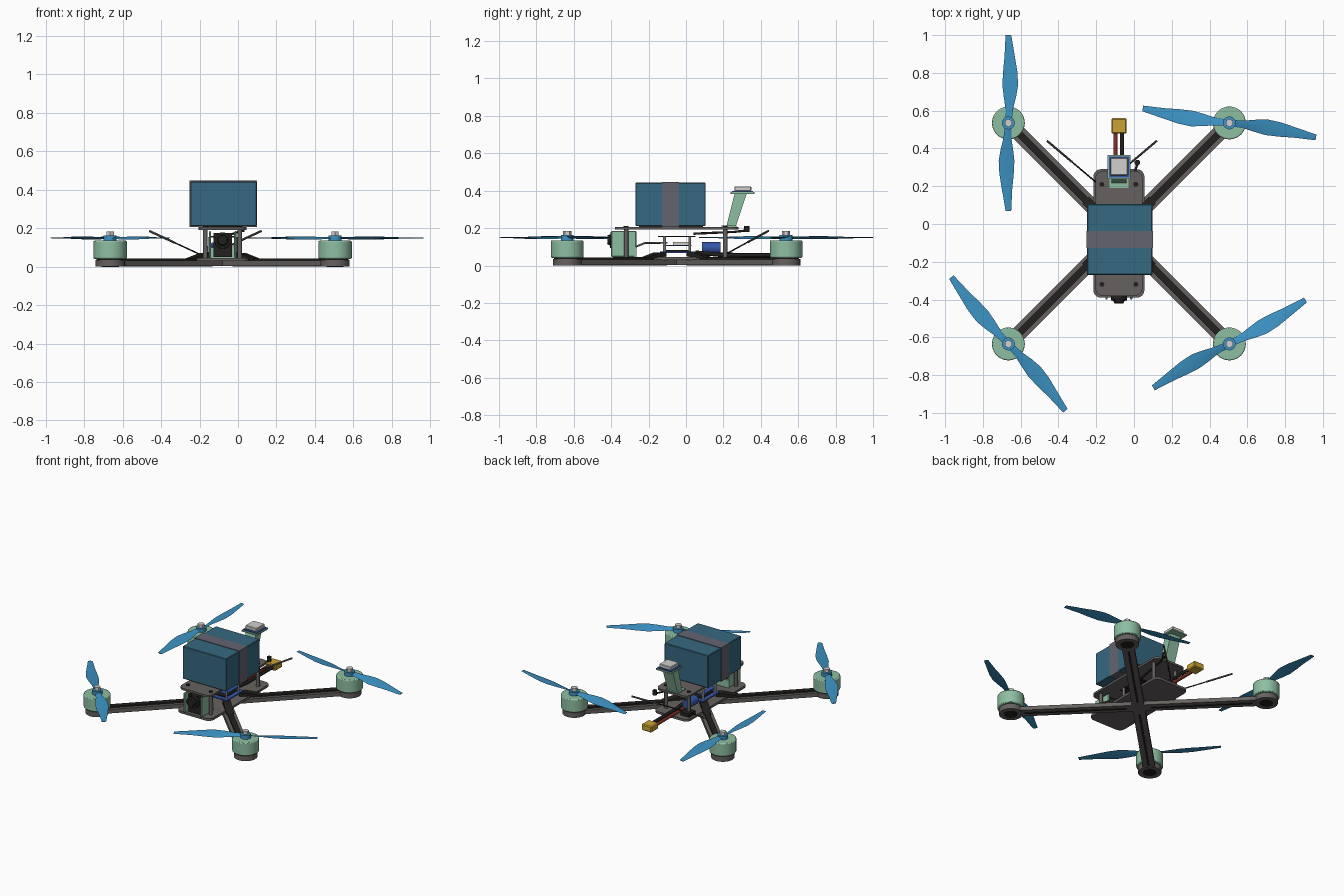
import bpy, bmesh, math
from mathutils import Vector, Matrix

if "Cube" in bpy.data.objects:
    bpy.data.objects.remove(bpy.data.objects["Cube"])


def material(name, *rgb):
    m = bpy.data.materials.new(name)
    m.use_nodes = True
    m.diffuse_color = (*rgb, 1)
    m.node_tree.nodes["Principled BSDF"].inputs["Base Color"].default_value = (*rgb, 1)
    return m


TEAL = material("battery teal", .036, .14, .22)
BLUE = material("propeller blue", .045, .29, .55)
GREEN = material("mint green", .27, .52, .36)
GREY = material("carbon grey", .13, .12, .115)
DARK = material("near black", .016, .015, .013)
STRAP = material("strap grey", .125, .127, .16)
WHITE = material("pale metal", .64, .63, .62)
YELLOW = material("connector yellow", .6, .37, .035)
NAVY = material("component blue", .035, .09, .38)
RED = material("wire red", .22, .03, .02)

CX, CY, ARM = -.08, -.05, .585   # frame centre and motor offset


def finish(name, bm, mat, smooth=False):
    bmesh.ops.recalc_face_normals(bm, faces=bm.faces)
    me = bpy.data.meshes.new(name)
    bm.to_mesh(me)
    bm.free()
    me.materials.append(mat)
    if smooth:
        me.shade_smooth()
        me.set_sharp_from_angle(angle=math.radians(35))
    ob = bpy.data.objects.new(name, me)
    bpy.context.collection.objects.link(ob)
    return ob


def bevel(ob, width, segments=2):
    mod = ob.modifiers.new("bevel", "BEVEL")
    mod.width, mod.segments = width, segments
    return ob


def box(name, mat, x0, x1, y0, y1, z0, z1):
    bm = bmesh.new()
    size = Matrix.Diagonal((x1 - x0, y1 - y0, z1 - z0, 1))
    mid = Matrix.Translation(((x0 + x1) / 2, (y0 + y1) / 2, (z0 + z1) / 2))
    bmesh.ops.create_cube(bm, size=1, matrix=mid @ size)
    return finish(name, bm, mat)


def rod(name, mat, a, b, r, sides=24, r2=None):
    a, b = Vector(a), Vector(b)
    d = b - a
    m = Matrix.Translation((a + b) / 2) @ d.to_track_quat("Z", "Y").to_matrix().to_4x4()
    bm = bmesh.new()
    bmesh.ops.create_cone(bm, cap_ends=True, segments=sides, radius1=r,
                          radius2=r if r2 is None else r2, depth=d.length, matrix=m)
    return finish(name, bm, mat, sides > 8)


def prism(name, mat, loop, offset, smooth=False):
    bm = bmesh.new()
    face = bm.faces.new([bm.verts.new(p) for p in loop])
    ext = bmesh.ops.extrude_face_region(bm, geom=[face])["geom"]
    bmesh.ops.translate(bm, vec=offset, verts=[v for v in ext if isinstance(v, bmesh.types.BMVert)])
    return finish(name, bm, mat, smooth)


def plate(name, mat, x0, x1, y0, y1, z0, z1, r):
    corners = [(x1 - r, y1 - r), (x0 + r, y1 - r), (x0 + r, y0 + r), (x1 - r, y0 + r)]
    loop = []
    for i, (x, y) in enumerate(corners):
        for k in range(7):
            a = math.pi / 2 * (i + k / 6)
            loop.append((x + r * math.cos(a), y + r * math.sin(a), z0))
    return prism(name, mat, loop, (0, 0, z1 - z0), True)


def wire(name, mat, points, r):
    cu = bpy.data.curves.new(name, "CURVE")
    cu.dimensions, cu.bevel_depth, cu.bevel_resolution = "3D", r, 2
    cu.use_fill_caps = True
    s = cu.splines.new("POLY")
    s.points.add(len(points) - 1)
    for p, co in zip(s.points, points):
        p.co = (*co, 1)
    cu.materials.append(mat)
    ob = bpy.data.objects.new(name, cu)
    bpy.context.collection.objects.link(ob)


def propeller(name, x, y, angle, spin):
    # two tapered, twisted blades; spin mirrors the pitch
    stations = [(.025, .035, .3), (.08, .042, .28), (.14, .066, .24), (.2, .083, .2),
                (.27, .076, .16), (.35, .055, .12), (.465, .03, .08)]
    bm = bmesh.new()
    for turn in (0, math.pi):
        rot = Matrix.Rotation(math.radians(angle) + turn, 3, "Z")
        rings = []
        for r, w, pitch in stations:
            bend = -.01 * math.sin(math.pi * r / .465)
            ring = []
            for t, h in ((-.5, 0), (0, .003), (.5, 0), (0, -.002)):
                p = rot @ Vector((r, spin * (t * w + bend), .149 + h - t * w * math.tan(pitch)))
                ring.append(bm.verts.new(p + Vector((x, y, 0))))
            rings.append(ring)
        for a, b in zip(rings, rings[1:]):
            for i in range(4):
                j = (i + 1) % 4
                bm.faces.new((a[i], a[j], b[j], b[i]))
        bm.faces.new(rings[0])
        bm.faces.new(rings[-1])
    finish(name, bm, BLUE, True)


# arms, motors and propellers
spins = {(-1, 1): ("back_right", 90, 1), (1, 1): ("back_left", -9.5, -1),
         (-1, -1): ("front_right", -49.5, -1), (1, -1): ("front_left", 30, 1)}
for (sx, sy), (side, angle, spin) in spins.items():
    x, y = CX + sx * ARM, CY + sy * ARM
    d, n = Vector((sx, sy, 0)).normalized(), Vector((-sy, sx, 0)).normalized()
    c, reach = Vector((CX, CY, 0)), ARM * math.sqrt(2)

    def beam(name, mat, s0, s1, w, z0, z1):
        loop = [c + d * s + n * t * w / 2 + Vector((0, 0, z0))
                for s, t in ((s0, -1), (s1, -1), (s1, 1), (s0, 1))]
        prism(name, mat, loop, (0, 0, z1 - z0))

    beam(side + "_arm", GREY, 0, reach, .08, .004, .032)
    beam(side + "_arm_cable", DARK, .19, reach - .05, .036, .031, .042)
    beam(side + "_arm_slot", DARK, .08, reach - .09, .014, .001, .006)
    # cable ramp rising onto the middle of the frame
    ramp = [c + d * s - n * .025 + Vector((0, 0, z))
            for s, z in ((.1, .05), (.25, .032), (.25, .042), (.15, .07), (.1, .07))]
    prism(side + "_cable_ramp", DARK, ramp, n * .05)
    rod(side + "_arm_end", GREY, (x, y, 0), (x, y, .036), .076, 32)
    rod(side + "_end_recess", DARK, (x, y, -.001), (x, y, .004), .045, 24)
    rod(side + "_motor_base", DARK, (x, y, .034), (x, y, .045), .07, 32)
    bevel(rod(side + "_motor_bell", GREEN, (x, y, .041), (x, y, .135), .087, 40), .006)
    rod(side + "_prop_hub", BLUE, (x, y, .135), (x, y, .162), .034, 24)
    rod(side + "_prop_nut", WHITE, (x, y, .162), (x, y, .184), .022, 6)
    propeller(side + "_propeller", x, y, angle, spin)

# frame plates and standoffs
plate("bottom_plate", GREY, -.215, .055, -.39, .29, .03, .046, .04)
plate("top_plate", GREY, -.205, .045, -.38, .28, .192, .206, .04)
for x in (-.17, .01):
    for y in (-.32, .21):
        rod("standoff", GREY, (x, y, .045), (x, y, .193), .012, 12)
        rod("standoff_screw", DARK, (x, y, .204), (x, y, .211), .013, 12)

# battery with strap
bevel(box("battery", TEAL, -.248, .097, -.27, .105, .211, .443), .004, 1)
box("battery_pad", DARK, -.18, .02, -.25, .09, .205, .213)
for name, x0, x1, z0, z1 in (("strap_top", -.252, .1, .442, .447), ("strap_right", -.252, -.247, .207, .447),
                             ("strap_left", .096, .1, .207, .447), ("strap_under", -.252, .1, .206, .211)):
    box(name, STRAP, x0, x1, -.127, -.038, z0, z1)

# camera and its mount
for x in (-.152, -.02):
    bevel(box("camera_side_mount", GREEN, x, x + .012, -.4, -.265, .046, .185), .004, 1)
box("camera_mount_back", GREEN, -.152, -.008, -.277, -.265, .046, .1)
box("camera_body", DARK, -.128, -.032, -.375, -.285, .05, .175)
rod("camera_barrel", DARK, (CX, -.37, .135), (CX, -.405, .137), .042)
rod("camera_lens", DARK, (CX, -.4, .137), (CX, -.42, .138), .032, 24, .024)

# electronics stack
box("speed_controller", NAVY, -.17, .01, -.14, .05, .068, .076)
box("controller_chips", DARK, -.14, -.02, -.11, .02, .076, .084)
box("flight_board", NAVY, -.15, -.01, -.12, .03, .104, .109)
box("flight_chip", WHITE, -.12, -.04, -.07, .02, .109, .126)
box("video_board", DARK, -.15, -.01, -.15, .05, .153, .159)
for x in (-.15, -.01):
    for y in (-.115, .02):
        rod("stack_post", WHITE, (x, y, .046), (x, y, .155), .007, 8)
wire("camera_cable", GREY, [(CX, -.27, .1), (CX, -.22, .12), (CX, -.1, .122)], .005)
rod("capacitor", NAVY, (-.13, .085, .094), (-.13, .185, .094), .031)
box("receiver", DARK, -.2, -.13, .18, .25, .046, .07)

# power lead
wire("positive_lead", RED, [(-.098, .05, .07), (-.098, .2, .055), (-.098, .49, .055)], .011)
wire("negative_lead", DARK, [(-.064, .05, .07), (-.064, .2, .055), (-.064, .49, .055)], .011)
bevel(box("power_connector", YELLOW, -.12, -.04, .478, .56, .033, .077), .006, 1)

# receiver antennas
for x, sx in ((-.2, -1), (-.14, 1)):
    base, tip = Vector((x, .22, .065)), Vector((x + sx * .26, .44, .185))
    mid = base.lerp(tip, .5)
    rod("antenna_lead", DARK, base, mid, .004, 8)
    rod("antenna_tip", GREY, mid, tip, .006, 10)

# video antenna
wire("video_cable", DARK, [(-.03, .04, .17), (0, .26, .18), (.018, .32, .187)], .006)
rod("video_antenna", DARK, (.018, .325, .18), (.018, .325, .212), .015, 16)

# satellite receiver on a leaning mast
box("mast_foot", GREEN, -.13, -.03, .19, .27, .205, .213)
prism("mast", GREEN, [(-.12, y, z) for y, z in ((.215, .206), (.265, .206), (.325, .386), (.26, .386))], (.08, 0, 0))
box("mast_tray", GREEN, -.14, -.018, .238, .366, .383, .392)
box("satellite_board", NAVY, -.133, -.025, .246, .358, .392, .398)
bevel(box("satellite_antenna", WHITE, -.125, -.033, .258, .35, .398, .423), .004, 1)
